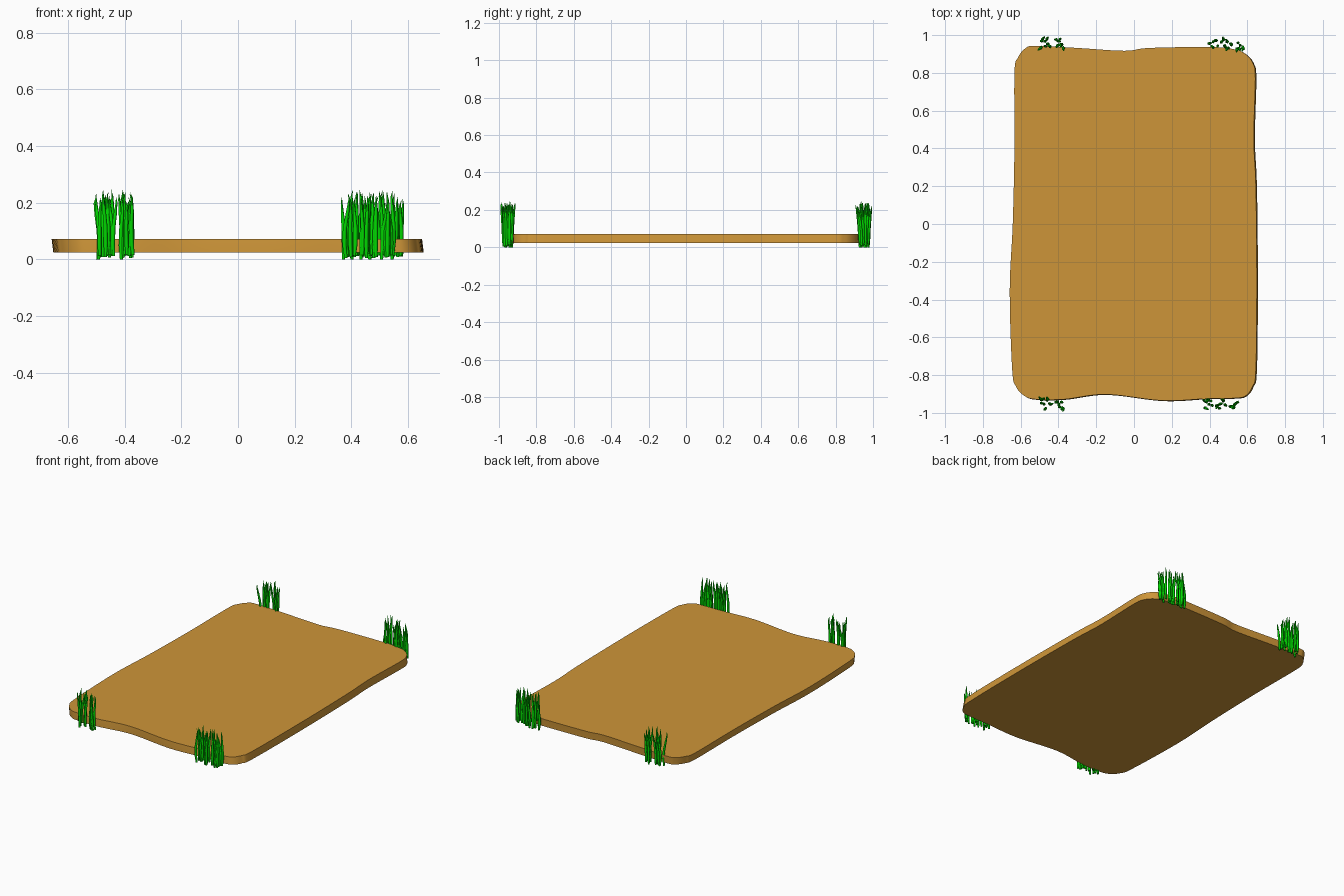
import bpy, bmesh, math, random
from mathutils import Vector

cube = bpy.data.objects.get("Cube")
if cube:
    bpy.data.objects.remove(cube, do_unlink=True)


def material(name, rgb):
    m = bpy.data.materials.new(name)
    m.use_nodes = True
    m.diffuse_color = (*rgb, 1)
    m.node_tree.nodes["Principled BSDF"].inputs["Base Color"].default_value = (*rgb, 1)
    return m


def finish(bm, name, mat, angle):
    bmesh.ops.recalc_face_normals(bm, faces=bm.faces)
    me = bpy.data.meshes.new(name)
    bm.to_mesh(me)
    bm.free()
    me.materials.append(mat)
    ob = bpy.data.objects.new(name, me)
    bpy.context.collection.objects.link(ob)
    bpy.ops.object.select_all(action='DESELECT')
    ob.select_set(True)
    bpy.context.view_layer.objects.active = ob
    bpy.ops.object.shade_smooth_by_angle(angle=math.radians(angle))


def smooth_loop(pts, steps):
    """Closed Catmull-Rom curve through the points."""
    out = []
    n = len(pts)
    for i in range(n):
        a, b, c, d = (Vector(pts[(i + k) % n]) for k in (-1, 0, 1, 2))
        for s in range(steps):
            t = s / steps
            out.append(0.5 * (2 * b + (c - a) * t + (2 * a - 5 * b + 4 * c - d) * t ** 2
                              + (3 * b - a - 3 * c + d) * t ** 3))
    return out


earth = material("sandy brown", (0.617, 0.302, 0.04))
green = material("grass green", (0.0, 0.7, 0.0))

# Ground slab: wavy rounded outline, lower rim slightly offset
outline = [(-.52, .943), (-.3, .932), (-.05, .917), (.08, .932), (.4, .937), (.53, .925),
           (.59, .9), (.63, .85), (.642, .77), (.634, .45), (.645, .2), (.65, -.3),
           (.645, -.77), (.627, -.86), (.59, -.91), (.53, -.922), (.38, -.925),
           (.15, -.935), (-.15, -.902), (-.37, -.928), (-.52, -.928), (-.58, -.91),
           (-.625, -.86), (-.645, -.77), (-.658, -.35), (-.642, 0), (-.633, .4),
           (-.633, .8), (-.615, .88), (-.575, .93)]
bm = bmesh.new()
rim = smooth_loop(outline, 6)
levels = [(0.023, 0.006, -0.003), (0.047, 0.003, -0.002), (0.071, 0, 0)]
rings = [[bm.verts.new((p.x + dx, p.y + dy, z)) for p in rim] for z, dx, dy in levels]
for low, high in zip(rings, rings[1:]):
    for i in range(len(rim)):
        j = (i + 1) % len(rim)
        bm.faces.new((low[i], low[j], high[j], high[i]))
bm.faces.new(rings[0])
bm.faces.new(rings[-1])
finish(bm, "ground_slab", earth, 40)


def blade(bm, rng, base, height, lean):
    """Slim round blade, tapered to a point and gently bent."""
    sides = 5
    sway = rng.uniform(-0.007, 0.007)
    rings = []
    for t, r in ((0, .006), (.2, .0085), (.45, .008), (.7, .0065), (.9, .0035)):
        c = base + Vector((lean.x * t * t + sway * math.sin(t * 5), lean.y * t * t, height * t))
        rings.append([bm.verts.new(c + Vector((r * math.cos(k * math.tau / sides),
                                               r * math.sin(k * math.tau / sides), 0)))
                      for k in range(sides)])
    tip = bm.verts.new(base + Vector((lean.x, lean.y, height)))
    for low, high in zip(rings, rings[1:]):
        for k in range(sides):
            j = (k + 1) % sides
            bm.faces.new((low[k], low[j], high[j], high[k]))
    for k in range(sides):
        bm.faces.new((rings[-1][k], rings[-1][(k + 1) % sides], tip))
    bm.faces.new(rings[0])


def tuft(name, clumps, y, seed):
    """Grass tuft made of clumps, each a (left, right) range in x."""
    rng = random.Random(seed)
    bm = bmesh.new()
    for x0, x1 in clumps:
        count = round((x1 - x0) * 150)
        for i in range(count):
            base = Vector((x0 + (x1 - x0) * (i + rng.uniform(.2, .8)) / count,
                           y + rng.uniform(-.024, .024), 0.004 + rng.uniform(0, .014)))
            if i == 0:
                base.z = 0
            lean = Vector((rng.uniform(-.01, .01), rng.uniform(-.012, .012), 0))
            lean.y += (base.y - y) * 0.5
            blade(bm, rng, base, rng.uniform(.2, .247) - base.z, lean)
    finish(bm, name, green, 80)


# Grass tufts at the four corners
small = [(-.498, -.438), (-.415, -.37)]
tuft("front_left_grass", [(.37, .415), (.43, .49), (.505, .55)], -.953, 1)
tuft("front_right_grass", small, -.953, 2)
tuft("back_left_grass", [(.4, .445), (.46, .52), (.54, .582)], .953, 3)
tuft("back_right_grass", small, .956, 4)
